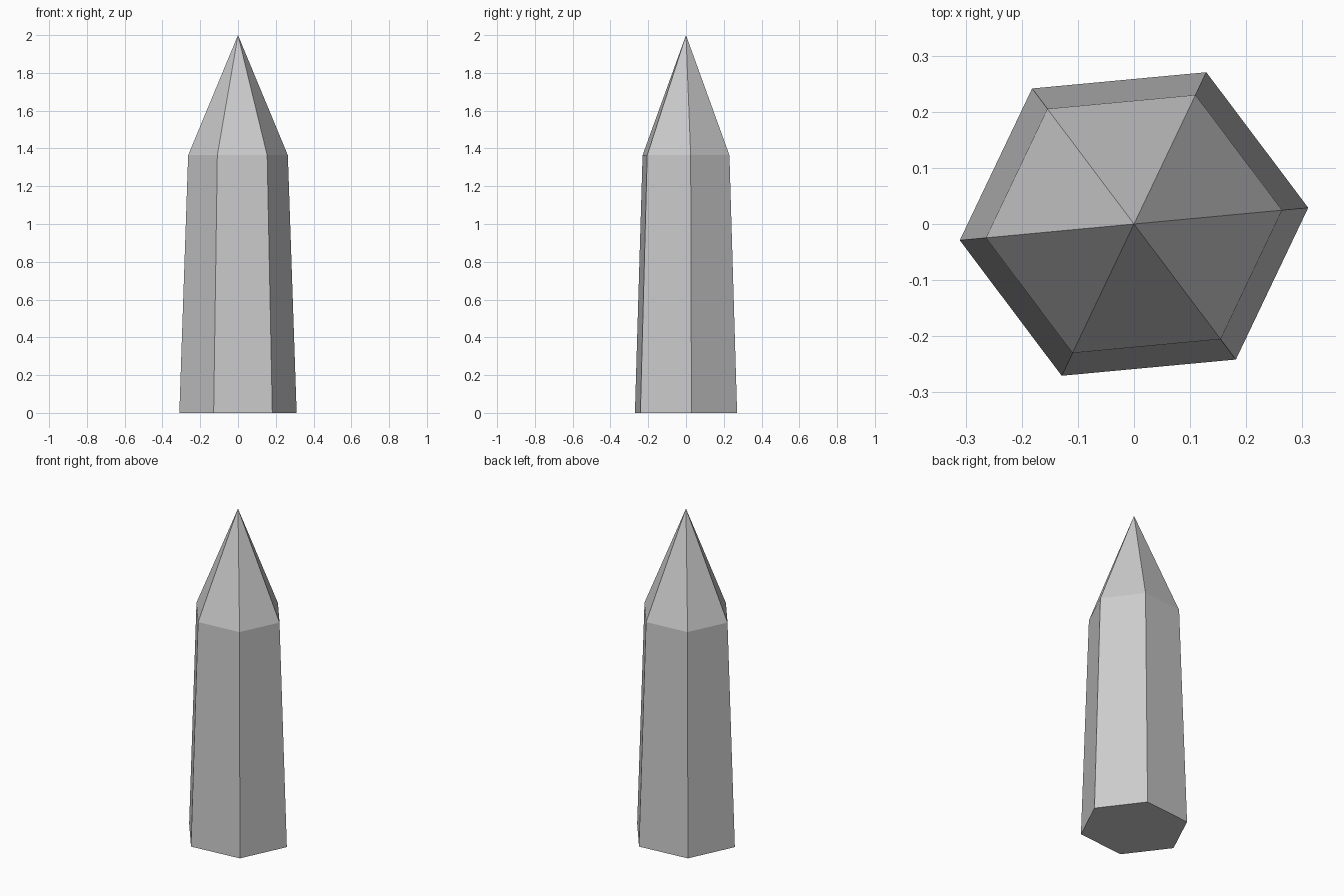
import bpy, bmesh
from math import cos, sin, radians

if "Cube" in bpy.data.objects:
    bpy.data.objects.remove(bpy.data.objects["Cube"])

SIDES = 6
TURN = radians(5.6)       # slight twist of the hexagon about z
RX, RY = 0.312, 0.297     # base half-widths
SHOULDER_Z, TAPER, TIP_Z = 1.364, 0.85, 2.0

bm = bmesh.new()


def ring(z, scale):
    angles = [TURN + radians(360 / SIDES) * i for i in range(SIDES)]
    return [bm.verts.new((RX * scale * cos(a), RY * scale * sin(a), z)) for a in angles]


# Base, tapering shaft and pointed tip
base = ring(0, 1)
shoulder = ring(SHOULDER_Z, TAPER)
tip = bm.verts.new((0, 0, TIP_Z))
bm.faces.new(base[::-1])
for i in range(SIDES):
    j = (i + 1) % SIDES
    bm.faces.new((base[i], base[j], shoulder[j], shoulder[i]))
    bm.faces.new((shoulder[i], shoulder[j], tip))

mesh = bpy.data.meshes.new("crystal_shard")
bm.to_mesh(mesh)
bm.free()
bpy.context.collection.objects.link(bpy.data.objects.new("crystal_shard", mesh))
